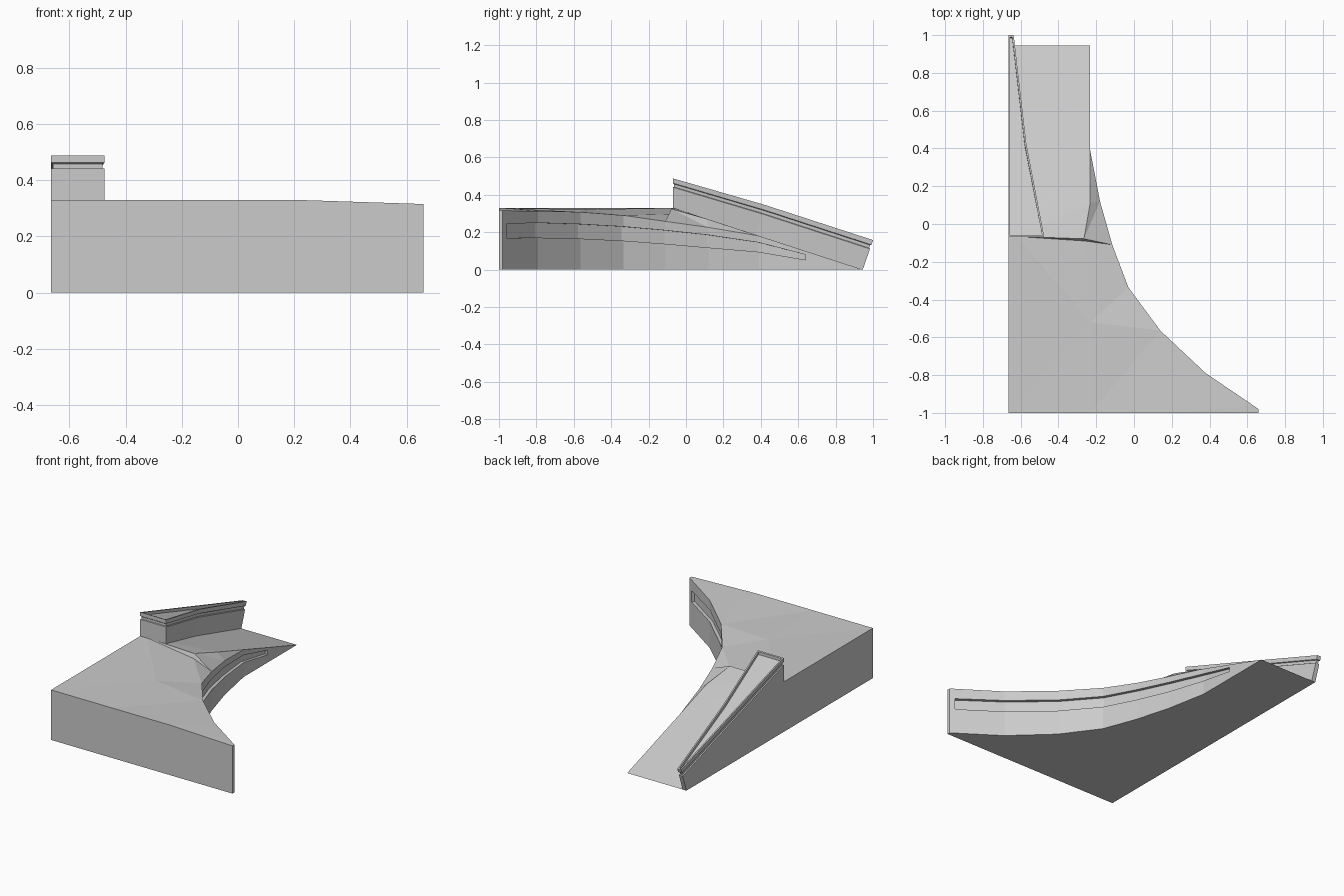
import bpy, bmesh
from mathutils import Vector
from mathutils.geometry import delaunay_2d_cdt

if "Cube" in bpy.data.objects:
    bpy.data.objects.remove(bpy.data.objects["Cube"])


def finish(name, bm):
    bmesh.ops.remove_doubles(bm, verts=bm.verts, dist=0.0005)
    bmesh.ops.recalc_face_normals(bm, faces=bm.faces)
    me = bpy.data.meshes.new(name)
    bm.to_mesh(me)
    bm.free()
    ob = bpy.data.objects.new(name, me)
    bpy.context.collection.objects.link(ob)
    return ob


def inset(poly, d):
    """Mitred inward offset of a counter-clockwise 2D polygon."""
    pts = [Vector(p) for p in poly]
    out = []
    for i, p in enumerate(pts):
        a = (p - pts[i - 1]).normalized()
        b = (pts[(i + 1) % len(pts)] - p).normalized()
        n1, n2 = Vector((-a.y, a.x)), Vector((-b.y, b.x))
        out.append(p + (n1 + n2) * d / (1 + n1.dot(n2)))
    return out


def ramp(y):
    return 0.33 * (0.945 - y) / 1.015


# Main body: outline (x, y, top z), counter-clockwise
curve = [(0.66, -0.98, 0.315), (0.632, -0.961, 0.315), (0.38, -0.79, 0.314),
         (0.14, -0.565, 0.308), (-0.03, -0.335, 0.29), (-0.115, -0.11, 0.258),
         (-0.18, 0.12, 0.226), (-0.232, 0.39, ramp(0.39)),
         (-0.232, 0.64, ramp(0.64))]
outline = ([(-0.665, -1, 0.33), (-0.23, -1, 0.33), (0.2, -1, 0.33), (0.66, -1, 0.315)]
           + curve + [(-0.232, 0.945, 0), (-0.665, 0.945, 0), (-0.665, -0.07, 0.33)])
# Creases inside the top: step in front of the ramp, and the inner ridge
inner = [(-0.62, -0.066, 0.33), (-0.26, -0.09, 0.297), (-0.265, -0.078, 0.325),
         (-0.232, 0.11, ramp(0.11)), (-0.232, -0.52, 0.322)]
pts = outline + inner
n = len(outline)
edges = [(i, (i + 1) % n) for i in range(n)] + [
    (n - 1, n), (n, n + 1), (n, n + 2), (n + 2, n + 3), (n + 3, 11), (n + 1, n + 4)]
co, _, faces, _, _, _ = delaunay_2d_cdt(
    [Vector(p[:2]) for p in pts], edges, [list(range(n))], 1, 1e-5)

bm = bmesh.new()


def face(*coords):
    vs = []
    for c in coords:
        c = Vector(c)
        if all((c - v.co).length > 1e-4 for v in vs):
            vs.append(bm.verts.new(c))
    if len(vs) > 2:
        bm.faces.new(vs)


def height(v):
    return min(pts, key=lambda p: (p[0] - v.x) ** 2 + (p[1] - v.y) ** 2)[2]


for f in faces:
    face(*[(co[i].x, co[i].y, height(co[i])) for i in f])
face(*[(p[0], p[1], 0) for p in reversed(outline)])

# Walls, with a recessed band along the curved side
first, last = 5, 12
lo = [0.17, 0.171, 0.166, 0.155, 0.138, 0.118, 0.095, 0.052]
hi = [0.245, 0.25, 0.243, 0.23, 0.21, 0.185, 0.145, 0.08]
back = inset([p[:2] for p in outline], 0.02)
for i in range(n):
    j = (i + 1) % n
    (ax, ay, az), (bx, by, bz) = outline[i], outline[j]
    if first <= i < last:
        k = i - first
        A = [(ax, ay, z) for z in (0, lo[k], hi[k], az)]
        B = [(bx, by, z) for z in (0, lo[k + 1], hi[k + 1], bz)]
        C = [(*back[i], lo[k]), (*back[i], hi[k])]
        D = [(*back[j], lo[k + 1]), (*back[j], hi[k + 1])]
        face(A[0], B[0], B[1], A[1])
        face(A[1], B[1], D[0], C[0])
        face(C[0], D[0], D[1], C[1])
        face(C[1], D[1], B[2], A[2])
        face(A[2], B[2], B[3], A[3])
        if i == first:
            face(A[1], C[0], C[1], A[2])
        if j == last:
            face(B[1], B[2], D[1], D[0])
    elif j == first:
        face((ax, ay, 0), (bx, by, 0), (bx, by, lo[0]), (bx, by, hi[0]),
             (bx, by, bz), (ax, ay, az))
    elif i == last:
        face((ax, ay, 0), (bx, by, 0), (ax, ay, az), (ax, ay, hi[-1]), (ax, ay, lo[-1]))
    else:
        face((ax, ay, 0), (bx, by, 0), (bx, by, bz), (ax, ay, az))
finish("ramp_body", bm)

# Side rail: tapered block leaning with the ramp, notched and hollowed on top
base = [(-0.665, -0.07), (-0.475, -0.07), (-0.57, 0.37), (-0.637, 0.945), (-0.665, 0.945)]
levels = [(0, 0), (0.7, 0), (0.72, 0.006), (0.82, 0.006), (0.84, 0),
          (1, 0), (1, 0.009), (0.88, 0.009)]
bm = bmesh.new()
rings = []
for t, d in levels:
    ring = []
    for x, y in inset(base, d):
        lean = min(1, max(0, (y + 0.05) / 0.3))
        ring.append(bm.verts.new((x, y + 0.055 * t * lean, ramp(y) + 0.158 * t)))
    rings.append(ring)
for r, s in zip(rings, rings[1:]):
    for i in range(5):
        j = (i + 1) % 5
        bm.faces.new((r[i], r[j], s[j], s[i]))
bm.faces.new(rings[0][::-1])
bm.faces.new(rings[-1])
finish("side_rail", bm)
